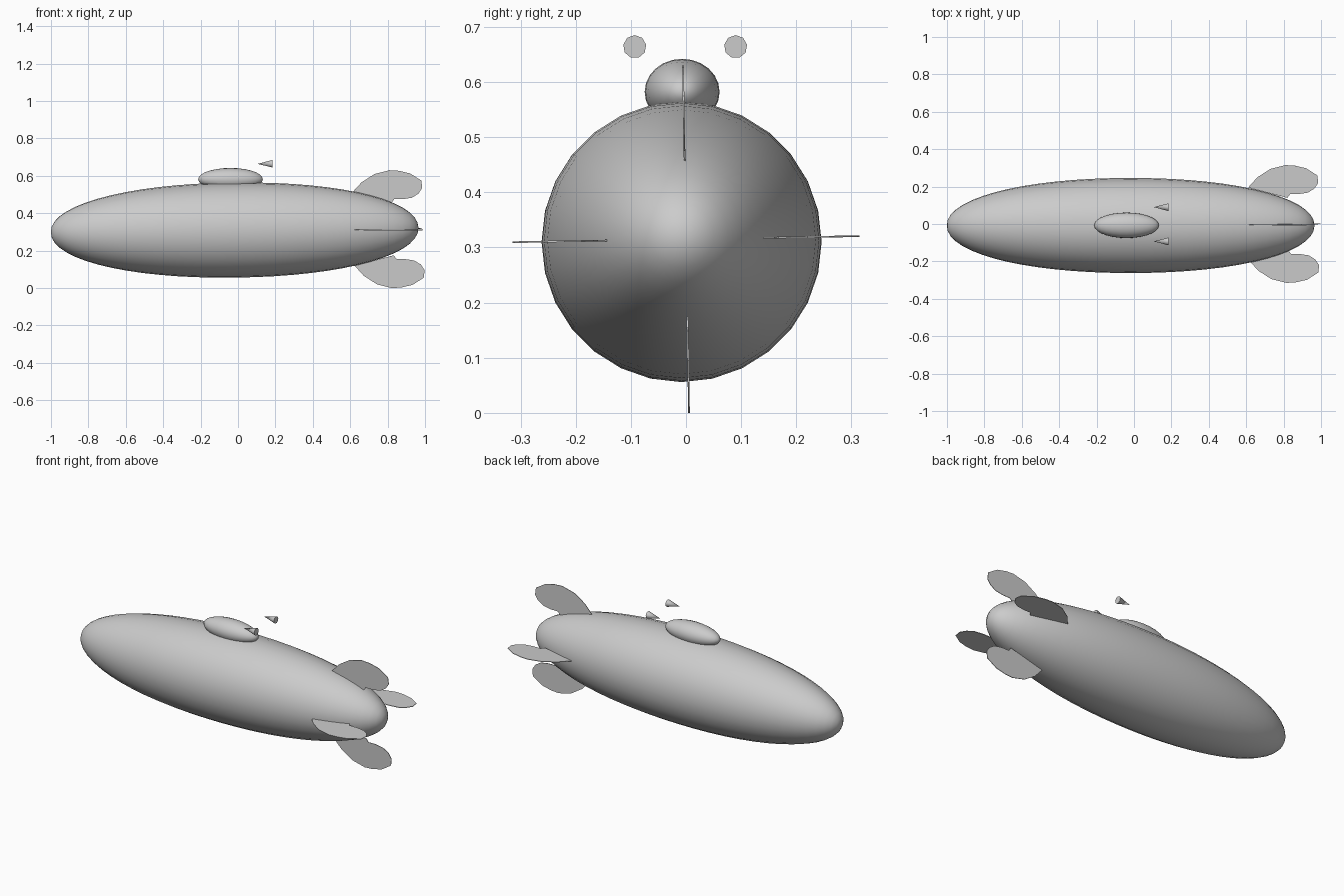
import bpy, bmesh, math
from mathutils import Matrix, Vector

cube = bpy.data.objects.get("Cube")
if cube:
    bpy.data.objects.remove(cube, do_unlink=True)

# One plain grey for everything
grey = bpy.data.materials.new("light grey")
grey.use_nodes = True
grey.diffuse_color = (0.6, 0.6, 0.6, 1)
grey.node_tree.nodes["Principled BSDF"].inputs["Base Color"].default_value = (0.6, 0.6, 0.6, 1)


def finish(bm, name, angle=None):
    bmesh.ops.recalc_face_normals(bm, faces=bm.faces)
    mesh = bpy.data.meshes.new(name)
    bm.to_mesh(mesh)
    bm.free()
    mesh.materials.append(grey)
    obj = bpy.data.objects.new(name, mesh)
    bpy.context.collection.objects.link(obj)
    if angle:
        bpy.ops.object.select_all(action='DESELECT')
        obj.select_set(True)
        bpy.context.view_layer.objects.active = obj
        bpy.ops.object.shade_smooth_by_angle(angle=math.radians(angle))
    return obj


def lathe_x(name, profile, sides, angle):
    """Spin (x, radius) points round the x axis; radius 0 closes an end."""
    bm = bmesh.new()
    verts = [bm.verts.new((x, 0, r)) for x, r in profile]
    edges = [bm.edges.new(pair) for pair in zip(verts, verts[1:])]
    bmesh.ops.spin(bm, geom=verts + edges, cent=(0, 0, 0), axis=(1, 0, 0),
                   angle=math.tau, steps=sides, use_merge=True)
    bmesh.ops.remove_doubles(bm, verts=bm.verts, dist=0.0001)
    return finish(bm, name, angle)


# Long hull, slightly blunter than an ellipse, tail raised a little
RINGS, LENGTH, RADIUS = 30, 0.983, 0.254
hull_profile = []
for i in range(RINGS + 1):
    t = -math.cos(math.pi * i / RINGS)
    r = max(0, 1 - abs(t) ** 2.1) ** (1 / 2.1)
    hull_profile.append((LENGTH * t, RADIUS * r))
hull = lathe_x("hull", hull_profile, 28, 40)
hull.location = (-0.018, -0.008, 0.31)
hull.rotation_euler = (0, -0.012, 0)

# Cabin: ellipsoid with a flat base on top of the hull
bm = bmesh.new()
bmesh.ops.create_uvsphere(bm, u_segments=24, v_segments=14, radius=1,
                          matrix=Matrix.Rotation(math.pi / 2, 4, 'Y'))
bmesh.ops.scale(bm, vec=(0.173, 0.068, 0.06), verts=bm.verts)
cut = bmesh.ops.bisect_plane(bm, geom=bm.verts[:] + bm.edges[:] + bm.faces[:],
                             plane_co=(0, 0, -0.028), plane_no=(0, 0, -1), clear_outer=True)
bmesh.ops.contextual_create(bm, geom=[e for e in cut["geom_cut"] if isinstance(e, bmesh.types.BMEdge)])
cabin = finish(bm, "cabin", 40)
cabin.location = (-0.04, -0.007, 0.582)

# Pair of small floating cones pointing forward along the hull
for side, y in (("right", -0.093), ("left", 0.09)):
    cone = lathe_x(side + "_cone", [(0.105, 0), (0.185, 0.021), (0.185, 0)], 9, 40)
    cone.location = (0, y, 0.664)

# Four thin tail fins: outline as distance along the hull and away from its axis
fin_outline = [(0.61, 0.195), (0.66, 0.25), (0.73, 0.295), (0.81, 0.315), (0.86, 0.312),
               (0.92, 0.298), (0.98, 0.26), (0.985, 0.22), (0.965, 0.19), (0.93, 0.168),
               (0.88, 0.16), (0.835, 0.16), (0.82, 0.14)]
fins = [("top_fin", 0, 0), ("left_fin", -90, 0), ("bottom_fin", 180, 0.013), ("right_fin", 90, 0.005)]
for name, turn, shift in fins:
    bm = bmesh.new()
    face = bm.faces.new([bm.verts.new((x + shift, -0.0015, r)) for x, r in fin_outline])
    push = bmesh.ops.extrude_face_region(bm, geom=[face])
    bmesh.ops.translate(bm, vec=Vector((0, 0.003, 0)),
                        verts=[v for v in push["geom"] if isinstance(v, bmesh.types.BMVert)])
    fin = finish(bm, name)
    fin.location = (0, 0, 0.315)
    fin.rotation_euler = (math.radians(turn + 1), 0, 0)
